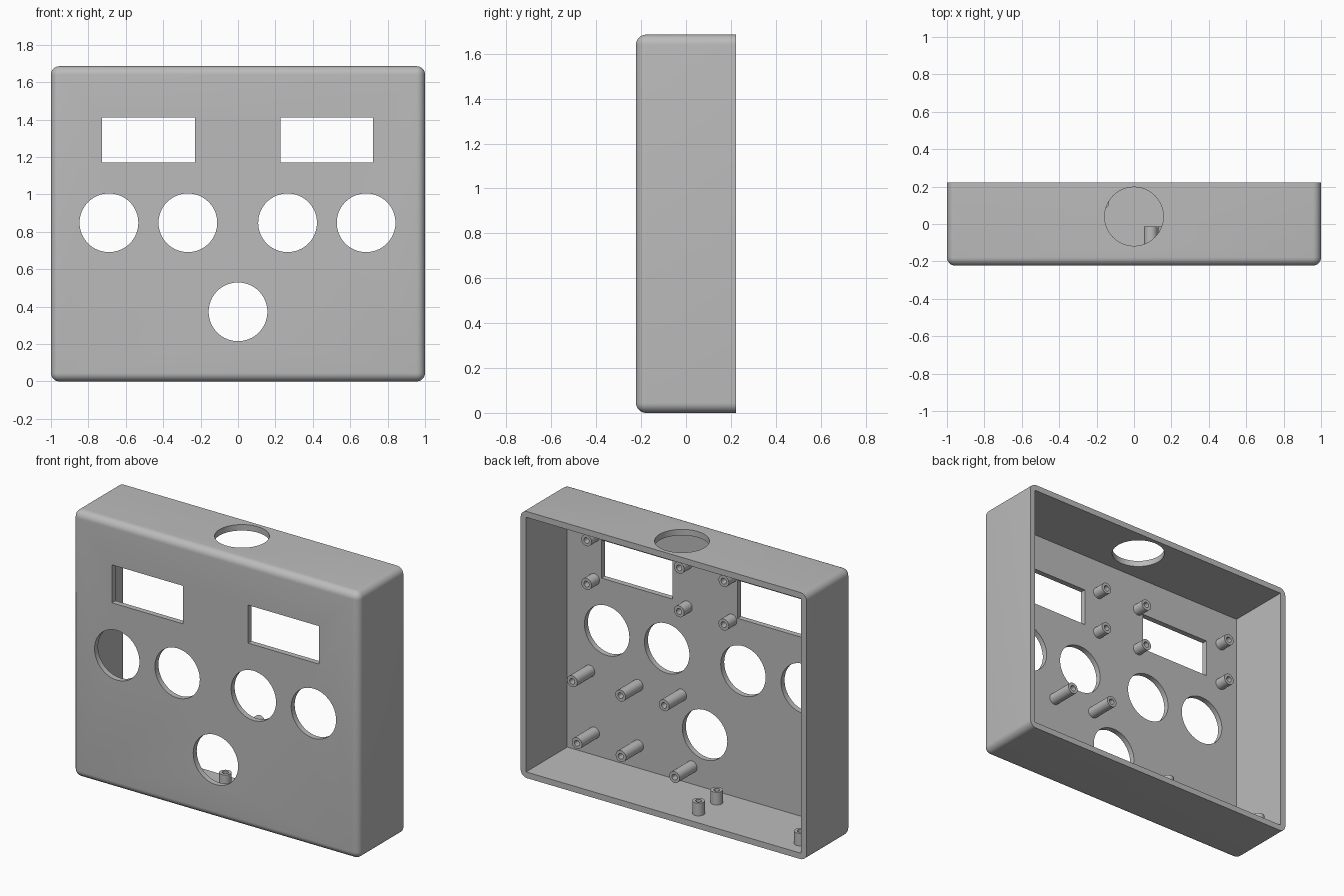
import bpy, bmesh, math
from mathutils import Matrix, Vector

if "Cube" in bpy.data.objects:
    bpy.data.objects.remove(bpy.data.objects["Cube"])

W, D, H = 2.0, 0.446, 1.685        # outer size
WALL, FRONT = 0.038, 0.035         # side wall and front panel thickness
BACK, FACE = D / 2, -D / 2
INNER = FACE + FRONT
HOLE_R = 0.157

grey = bpy.data.materials.new("plain grey")
grey.use_nodes = True
colour = (0.5, 0.5, 0.5, 1)
grey.diffuse_color = colour
grey.node_tree.nodes["Principled BSDF"].inputs["Base Color"].default_value = colour


def finish(bm, name):
    bmesh.ops.recalc_face_normals(bm, faces=bm.faces)
    mesh = bpy.data.meshes.new(name)
    bm.to_mesh(mesh)
    bm.free()
    mesh.materials.append(grey)
    obj = bpy.data.objects.new(name, mesh)
    bpy.context.collection.objects.link(obj)
    return obj


def smooth(obj):
    bpy.ops.object.select_all(action='DESELECT')
    obj.select_set(True)
    bpy.context.view_layer.objects.active = obj
    bpy.ops.object.shade_smooth_by_angle(angle=math.radians(30))


def add_box(bm, lo, hi):
    lo, hi = Vector(lo), Vector(hi)
    m = Matrix.Translation((lo + hi) / 2) @ Matrix.Diagonal((*(hi - lo), 1))
    return bmesh.ops.create_cube(bm, size=1, matrix=m)


def add_cylinder(bm, centre, depth, along_y):
    turn = Matrix.Rotation(math.pi / 2, 4, 'X') if along_y else Matrix()
    bmesh.ops.create_cone(bm, cap_ends=True, segments=64, radius1=HOLE_R,
                          radius2=HOLE_R, depth=depth,
                          matrix=Matrix.Translation(centre) @ turn)


# Case: rounded block, left square at the open back
bm = bmesh.new()
add_box(bm, (-W / 2, FACE, 0), (W / 2, BACK, H))
edges = [e for e in bm.edges if any(v.co.y < 0 for v in e.verts)]
bmesh.ops.bevel(bm, geom=edges, offset=0.045, segments=8, profile=0.5, affect='EDGES')
case = finish(bm, "case")

# Cavity and openings are cut away one set at a time
cavity = bmesh.new()
add_box(cavity, (-W / 2 + WALL, INNER, WALL), (W / 2 - WALL, BACK + 0.1, H - WALL))

openings = bmesh.new()
for x in (-0.69, -0.268, 0.265, 0.685):
    add_cylinder(openings, (x, FACE, 0.848), 0.2, True)
add_cylinder(openings, (0, FACE, 0.372), 0.2, True)
add_cylinder(openings, (0, 0.04, H), 0.2, False)
for x in (-0.478, 0.475):
    add_box(openings, (x - 0.248, FACE - 0.1, 1.17), (x + 0.248, FACE + 0.1, 1.41))

bpy.context.view_layer.objects.active = case
for cut_bm in (cavity, openings):
    cutter = finish(cut_bm, "cutter")
    cutter.hide_render = True
    mod = case.modifiers.new("cut", 'BOOLEAN')
    mod.operation = 'DIFFERENCE'
    mod.solver = 'EXACT'
    mod.object = cutter
    bpy.ops.object.modifier_apply(modifier=mod.name)
    bpy.data.objects.remove(cutter)
smooth(case)


def post(name, base, length, along_y):
    """Hollow mounting post, a lathed profile standing on its base."""
    outer, bore = 0.036, 0.018
    profile = [(outer, -0.005), (outer, length), (bore, length), (bore, 0.002), (0, 0.002)]
    bm = bmesh.new()
    verts = [bm.verts.new((r, 0, z)) for r, z in profile]
    line = [bm.edges.new(pair) for pair in zip(verts, verts[1:])]
    bmesh.ops.spin(bm, geom=verts + line, cent=(0, 0, 0), axis=(0, 0, 1),
                   angle=math.tau, steps=24, use_duplicate=False)
    bmesh.ops.remove_doubles(bm, verts=bm.verts, dist=0.0005)
    obj = finish(bm, name)
    obj.location = base
    if along_y:
        obj.rotation_euler.x = -math.pi / 2
    smooth(obj)


# Short posts at the corners of each display window
for side, x0 in (("left", 0.448), ("right", -0.512)):
    for dx in (-0.324, 0.324):
        for z in (1.15, 1.425):
            post(side + "_display_post", (x0 + dx, INNER, z), 0.08, True)

# Long posts for the boards on the lower half of the front panel
for x, z in ((0.805, 0.562), (0.467, 0.562), (0.163, 0.582),
             (0.772, 0.18), (0.465, 0.18), (0.09, 0.148)):
    post("board_post", (x, INNER, z), -0.013 - INNER, True)

# Upright posts on the floor
for x in (-0.169, -0.88):
    for y in (-0.066, 0.115):
        post("floor_post", (x, y, WALL), 0.08, False)
